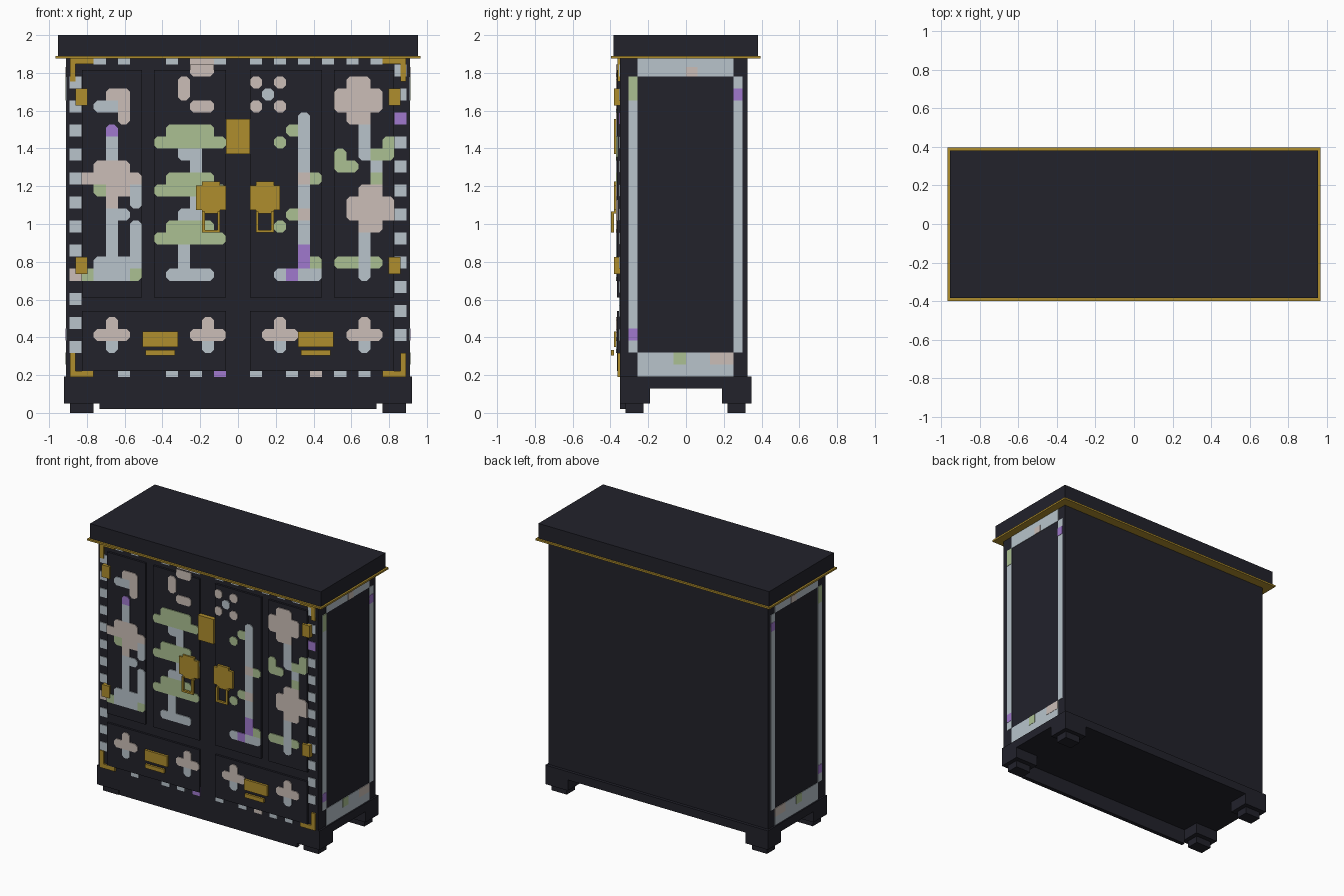
import bpy
import bmesh

cube = bpy.data.objects.get("Cube")
if cube:
    bpy.data.objects.remove(cube, do_unlink=True)


def material(name, rgb):
    m = bpy.data.materials.new(name)
    m.use_nodes = True
    m.diffuse_color = (*rgb, 1)
    m.node_tree.nodes["Principled BSDF"].inputs["Base Color"].default_value = (*rgb, 1)
    return m


DARK = material("black lacquer", (0.016, 0.016, 0.024))
GOLD = material("brass", (0.43, 0.27, 0.027))
PEARL = material("pale pearl", (0.48, 0.55, 0.60))
PINK = material("pink pearl", (0.60, 0.515, 0.475))
GREEN = material("green pearl", (0.41, 0.53, 0.29))
VIOLET = material("violet pearl", (0.35, 0.19, 0.61))
INLAYS = [PEARL, PINK, GREEN, VIOLET]


def finish(name, bm, mats):
    mesh = bpy.data.meshes.new(name)
    bm.to_mesh(mesh)
    bm.free()
    for m in mats:
        mesh.materials.append(m)
    ob = bpy.data.objects.new(name, mesh)
    bpy.context.collection.objects.link(ob)
    return ob


def box(name, mat, x, y, z):
    """Box from (low, high) ranges on each axis."""
    bm = bmesh.new()
    bmesh.ops.create_cube(bm, size=1)
    for v in bm.verts:
        for i, (lo, hi) in enumerate((x, y, z)):
            v.co[i] = lo if v.co[i] < 0 else hi
    finish(name, bm, [mat])


def pair(name, mat, x, y, z):
    """The same box on both sides of the centre line."""
    box("left_" + name, mat, x, y, z)
    box("right_" + name, mat, (-x[1], -x[0]), y, z)


# Carcass, cornice and base
box("body", DARK, (-0.907, 0.907), (-0.35, 0.325), (0.15, 1.885))
box("cornice", DARK, (-0.953, 0.953), (-0.383, 0.38), (1.885, 2.0))
box("cornice_trim", GOLD, (-0.967, 0.967), (-0.398, 0.395), (1.876, 1.889))
box("base", DARK, (-0.92, 0.92), (-0.35, 0.347), (0.13, 0.192))
box("front_apron", DARK, (-0.733, 0.733), (-0.35, -0.32), (0.02, 0.19))
for end, block, foot in (("front", (-0.35, -0.19), (-0.32, -0.225)),
                         ("back", (0.19, 0.347), (0.22, 0.315))):
    pair(end + "_corner_block", DARK, (0.733, 0.92), block, (0.05, 0.19))
    pair(end + "_foot", DARK, (0.765, 0.89), foot, (0, 0.05))

# Raised door leaves and drawer fronts
FACE = (-0.365, -0.345)
pair("inner_door_panel", DARK, (0.064, 0.446), FACE, (0.61, 1.815))
pair("outer_door_panel", DARK, (0.509, 0.827), FACE, (0.61, 1.815))
pair("drawer_front", DARK, (0.064, 0.827), FACE, (0.222, 0.54))

# Brass fittings
STRAP, PLATE, PULL = (-0.363, -0.345), (-0.382, -0.345), (-0.398, -0.381)
for end, flat, tall in (("top", (1.846, 1.88), (1.755, 1.88)),
                        ("bottom", (0.19, 0.222), (0.19, 0.318))):
    pair(end + "_corner_bracket", GOLD, (0.765, 0.89), STRAP, flat)
    pair(end + "_corner_strap", GOLD, (0.859, 0.89), STRAP, tall)
for end, z in (("upper", (1.627, 1.718)), ("lower", (0.735, 0.825))):
    pair(end + "_hinge", GOLD, (0.796, 0.859), PLATE, z)
box("lock_plate", GOLD, (-0.064, 0.064), PLATE, (1.37, 1.555))
pair("handle_plate", GOLD, (0.064, 0.222), PLATE, (1.075, 1.205))
pair("handle_plate_crest", GOLD, (0.096, 0.19), PLATE, (1.055, 1.225))
for part, x, top in (("inner_rod", (0.094, 0.109), 1.066),
                     ("outer_rod", (0.175, 0.19), 1.066),
                     ("grip", (0.094, 0.19), 0.969)):
    pair("handle_" + part, GOLD, x, PULL, (0.955, top))
pair("drawer_plate", GOLD, (0.318, 0.506), PLATE, (0.35, 0.43))
pair("drawer_pull", GOLD, (0.334, 0.49), PULL, (0.304, 0.334))

# Front inlay: square tiles laid on a grid, counted from the upper left
CELL, LEFT, TOP = 0.06366, -0.891, 1.909
LAST_COL, LAST_ROW = 27, 26
tiles = {}


def fill(mat, col, row, wide=1, high=1):
    for c in range(col, col + wide):
        for r in range(row, row + high):
            tiles[c, r] = mat


def blossom(col, row):
    fill(PINK, col + 1, row, 2, 4)
    fill(PINK, col, row + 1, 4, 2)


# Border of alternating tiles
for i in range(12):
    fill(PEARL, 0, 2 * i + 2)
    fill(PEARL, LAST_COL, 2 * i + 1)
fill(PINK, 0, 18)
fill(VIOLET, LAST_COL, 5)
for c in (2, 4, 8, 12, 15, 17, 19, 21, 23, 25):
    fill(PEARL, c, 0)
for c in (4, 8, 10, 15, 18, 22, 24):
    fill(PEARL, c, LAST_ROW)
fill(VIOLET, 12, LAST_ROW)
fill(PINK, 20, LAST_ROW)

# First door leaf: drooping bloom, stem and looped branch
fill(PINK, 3, 3, wide=2)
fill(PINK, 4, 4, high=2)
fill(PEARL, 2, 4, wide=2)
fill(PEARL, 3, 7, high=11)
fill(VIOLET, 3, 6)
fill(PINK, 2, 9, wide=3)
fill(PINK, 1, 10, wide=5)
fill(PINK, 3, 11, wide=2)
fill(PINK, 3, 12)
fill(PEARL, 5, 11, high=2)
fill(PEARL, 4, 13)
fill(PEARL, 5, 14, high=3)
fill(PEARL, 2, 17, wide=4)
fill(PEARL, 2, 18, wide=3)

# Second door leaf: crescent moon over a tiered pine
fill(PINK, 10, 0, 2, 2)
fill(PINK, 9, 2, high=2)
fill(PINK, 10, 4, wide=2)
fill(PEARL, 10, 8, high=6)
for r in (8, 13, 16, 17):
    fill(PEARL, 9, r)
for r in (6, 10, 14):
    fill(GREEN, 8, r, wide=4)
    fill(GREEN, 7, r + 1, wide=6)
fill(PEARL, 8, 18, wide=4)

# Third door leaf: star flower over a jointed bamboo
for c in (15, 17):
    for r in (2, 4):
        fill(PINK, c, r)
fill(PEARL, 16, 3)
fill(PEARL, 19, 5, high=13)
fill(PINK, 19, 10)
fill(PINK, 19, 13)
fill(VIOLET, 19, 16, high=2)
fill(PEARL, 17, 18, wide=4)
fill(VIOLET, 18, 18)

# Fourth door leaf: two large blossoms on one stem
blossom(22, 2)
blossom(23, 11)
fill(PEARL, 24, 6, high=3)
fill(PEARL, 25, 9)
fill(PEARL, 24, 15, high=4)
for c, r in ((25, 8), (22, 9), (22, 17)):
    fill(GREEN, c, r, wide=2)

# Single leaves on all stems
for c, r in ((2, 11), (1, 18), (5, 18), (18, 6), (17, 7), (20, 10), (18, 13),
             (17, 14), (20, 17), (26, 7), (22, 8), (25, 10), (25, 17)):
    fill(GREEN, c, r)

# Four small drawer flowers
for c in (2, 10, 16, 23):
    fill(PINK, c, 23, wide=3)
    fill(PINK, c + 1, 22)
    fill(PEARL, c + 1, 24)


def inlay(name, y, border):
    """Tiles with clipped outer corners, thickened into a thin plate."""
    bm = bmesh.new()
    for (c, r), mat in tiles.items():
        if (c in (0, LAST_COL) or r in (0, LAST_ROW)) != border:
            continue
        x, z, h = LEFT + (c + 0.5) * CELL, TOP - (r + 0.5) * CELL, CELL / 2
        verts = []
        for sx, sz in ((-1, -1), (1, -1), (1, 1), (-1, 1)):
            free = (c + sx, r) not in tiles and (c, r - sz) not in tiles
            cut = 0.018 if free and not border else 0
            ends = [(x + sx * h, z + sz * (h - cut))]
            if cut:
                ends.append((x + sx * (h - cut), z + sz * h))
                if sx != sz:
                    ends.reverse()
            verts += [bm.verts.new((px, y, min(pz, 1.877))) for px, pz in ends]
        bm.faces.new(verts).material_index = INLAYS.index(mat)
    bmesh.ops.remove_doubles(bm, verts=bm.verts, dist=0.0005)
    mod = finish(name, bm, INLAYS).modifiers.new("thickness", "SOLIDIFY")
    mod.thickness, mod.offset = 0.008, -1


inlay("panel_inlay", -0.371, False)
inlay("border_inlay", -0.356, True)

# Side inlay frames with a few coloured tiles laid on top
SIDE, TILE = (0.903, 0.910), (0.905, 0.912)
MIDDLE, FRONT, BACK = (-0.257, 0.252), (-0.304, -0.257), (0.252, 0.299)
pair("side_inlay_top", PEARL, SIDE, MIDDLE, (1.78, 1.877))
pair("side_inlay_bottom", PEARL, SIDE, MIDDLE, (0.192, 0.32))
pair("side_inlay_front", PEARL, SIDE, FRONT, (0.32, 1.78))
pair("side_inlay_back", PEARL, SIDE, BACK, (0.32, 1.78))
pair("side_tile_front_upper", GREEN, TILE, FRONT, (1.655, 1.78))
pair("side_tile_front_lower", VIOLET, TILE, FRONT, (0.383, 0.446))
pair("side_tile_back_upper", VIOLET, TILE, BACK, (1.655, 1.718))
pair("side_tile_top", PINK, TILE, (0.0, 0.06), (1.78, 1.83))
pair("side_tile_bottom_middle", GREEN, TILE, (-0.065, 0.0), (0.256, 0.32))
pair("side_tile_bottom_back", PINK, TILE, (0.127, 0.252), (0.256, 0.32))
